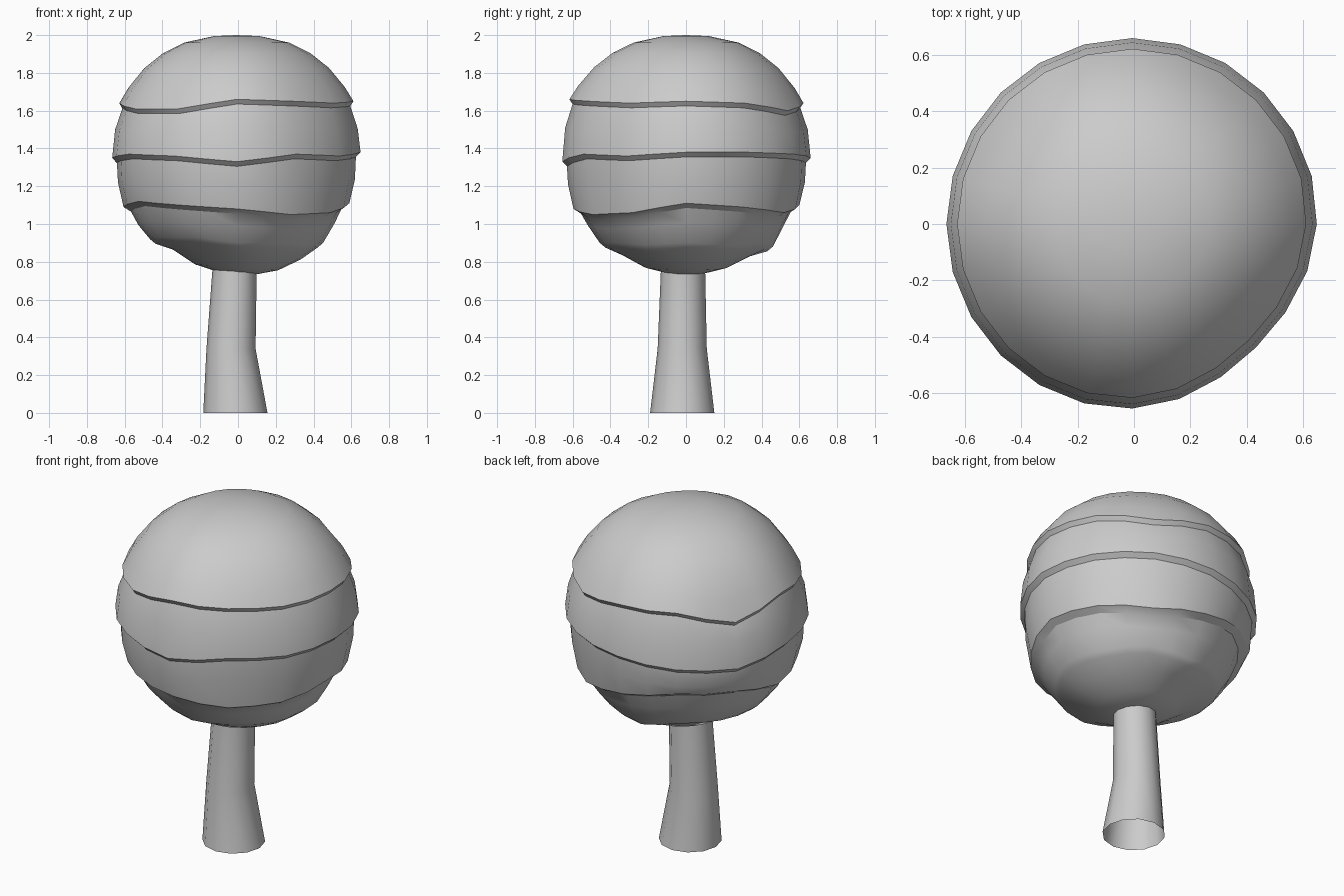
import bpy, bmesh
from math import sin, cos, pi, radians

cube = bpy.data.objects.get("Cube")
if cube:
    bpy.data.objects.remove(cube, do_unlink=True)

SIDES = 24

grey = bpy.data.materials.new("plain grey")
grey.use_nodes = True
grey.diffuse_color = (0.6, 0.6, 0.6, 1)
shader = next(n for n in grey.node_tree.nodes if n.type == 'BSDF_PRINCIPLED')
shader.inputs["Base Color"].default_value = grey.diffuse_color


def loft(name, rings, top=None, bottom=None, sharp_angle=28):
    """Skin a stack of rings, optionally closing each end at a pole."""
    bm = bmesh.new()
    loops = [[bm.verts.new(p) for p in ring] for ring in rings]
    for upper, lower in zip(loops, loops[1:]):
        n = len(upper)
        for i in range(n):
            j = (i + 1) % n
            bm.faces.new((upper[i], lower[i], lower[j], upper[j]))
    for pole, loop in ((top, loops[0]), (bottom, loops[-1])):
        if pole:
            tip = bm.verts.new(pole)
            for i in range(len(loop)):
                bm.faces.new((tip, loop[i], loop[(i + 1) % len(loop)]))
    bmesh.ops.recalc_face_normals(bm, faces=bm.faces)
    mesh = bpy.data.meshes.new(name)
    bm.to_mesh(mesh)
    bm.free()
    mesh.materials.append(grey)
    obj = bpy.data.objects.new(name, mesh)
    bpy.context.collection.objects.link(obj)
    bpy.ops.object.select_all(action='DESELECT')
    obj.select_set(True)
    bpy.context.view_layer.objects.active = obj
    bpy.ops.object.shade_smooth_by_angle(angle=radians(sharp_angle))
    return obj


# Wavy lips of the foliage: base height, then offsets in hundredths every 30 degrees
LIPS = [
    (1.64, (1, 0, -4, 0, 0, -8, 0, -3, -3, 2, 1, 0)),
    (1.36, (2, 2, 1, -1, -4, -6, -1, 1, 0, -3, 1, 0)),
    (1.09, (2, 0, -3, 1, 6, 5, 0, 3, 1, -1, -4, -3)),
    (0.90, (0, -1, 0, -2, 2, 2, 2, 3, 3, 0, 0, -1)),
]


def wave(lip, i):
    offsets = LIPS[lip][1]
    a = i * len(offsets) / SIDES
    k, f = int(a), a % 1
    n = len(offsets)
    return ((1 - f) * offsets[k % n] + f * offsets[(k + 1) % n]) / 100


def foliage_ring(radius, height, lip, follow=1.0, tilt=0.0):
    points = []
    for i in range(SIDES):
        a = 2 * pi * i / SIDES
        # slightly flattened towards the front corner
        r = radius * (1 - 0.06 * max(0, cos(a + pi / 4)) ** 6)
        x, y = r * cos(a) - 0.006, r * sin(a)
        points.append((x, y, height + follow * wave(lip, i) - tilt * x))
    return points


# Foliage: domed cap, stepped bands with undercut lips, rounded underside
rings = [foliage_ring(r, z, 0, f) for r, z, f in (
    (0.12, 1.995, 0), (0.28, 1.96, 0), (0.39, 1.905, 0.1),
    (0.49, 1.825, 0.25), (0.575, 1.72, 0.6))]
lip_radii = (0.622, 0.66, 0.60, 0.46)
inset_radii = (0.605, 0.635, 0.56, 0.43)
for k, (height, _) in enumerate(LIPS):
    rings.append(foliage_ring(lip_radii[k], height, k))
    rings.append(foliage_ring(inset_radii[k], height - 0.025, k))
    if k < 3:
        below = LIPS[k + 1][0]
        mid = (inset_radii[k] + lip_radii[k + 1]) / 2 + 0.012
        rings.append(foliage_ring(mid, (height + below) / 2, k, 0.5))
rings += [foliage_ring(r, z, 3, f, 0.07) for r, z, f in (
    (0.34, 0.835, 0.3), (0.22, 0.77, 0), (0.11, 0.742, 0))]
loft("foliage", rings, top=(-0.006, 0, 2.0), bottom=(0.02, 0, 0.735))


# Trunk: tapered open tube with a bend
def trunk_ring(x, y, z, r, sides=12):
    return [(x + r * cos(2 * pi * i / sides), y + r * sin(2 * pi * i / sides), z)
            for i in range(sides)]


loft("trunk", [trunk_ring(-0.015, -0.015, 0.83, 0.115),
               trunk_ring(-0.037, -0.02, 0.34, 0.13),
               trunk_ring(-0.014, -0.02, 0, 0.17)], sharp_angle=40)
